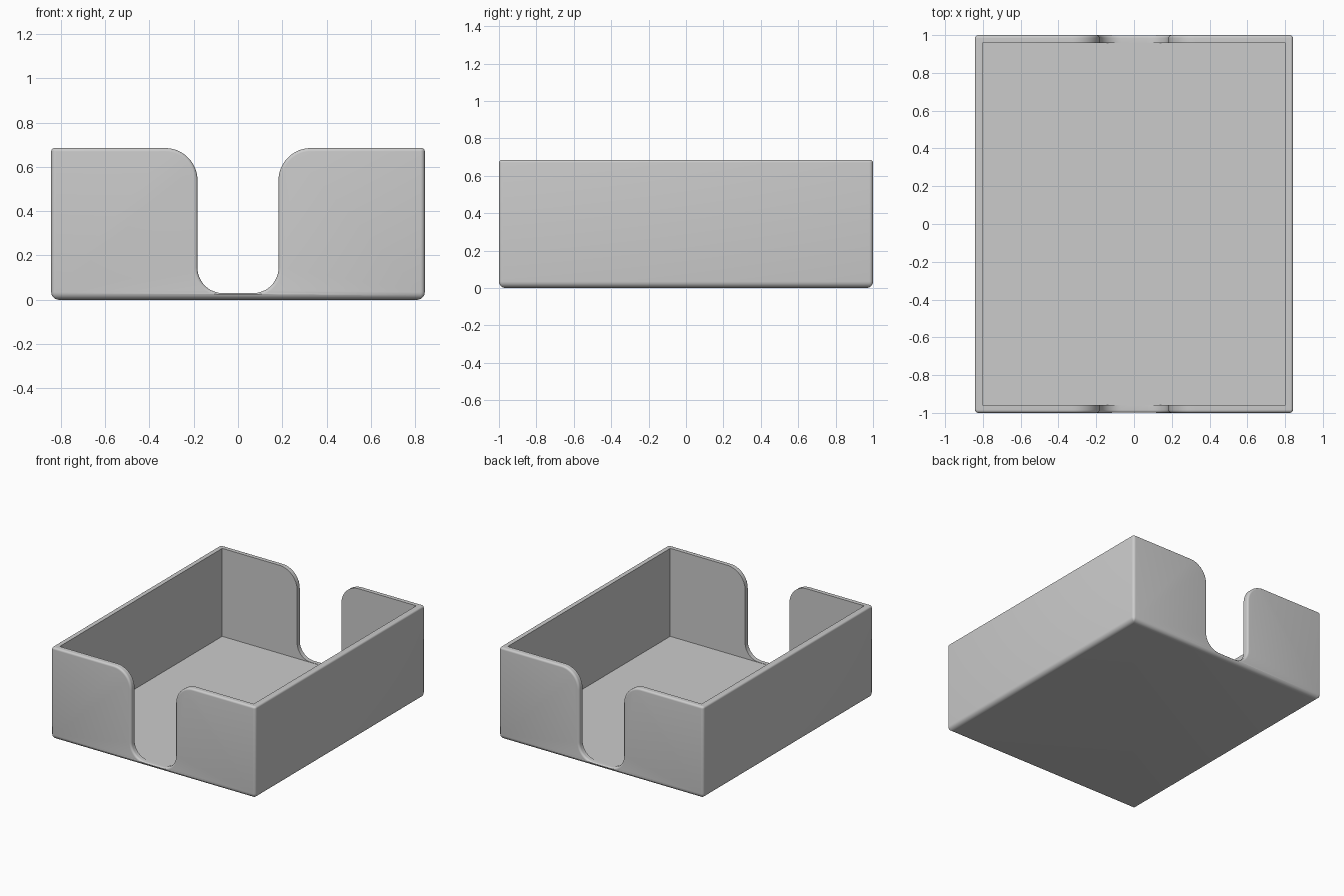
import bpy, bmesh
from math import sin, cos, pi, radians

cube = bpy.data.objects.get("Cube")
if cube:
    bpy.data.objects.remove(cube, do_unlink=True)

HALF_X, HALF_Y, TOP = 0.843, 1.0, 0.685
WALL, FLOOR = 0.042, 0.028
RIM, BASE = 0.015, 0.035

grey = bpy.data.materials.new("plain grey")
grey.use_nodes = True
colour = (0.6, 0.6, 0.6, 1)
grey.diffuse_color = colour
grey.node_tree.nodes["Principled BSDF"].inputs["Base Color"].default_value = colour


def loft(name, rings):
    """Skin a list of equal-length closed rings and cap both ends."""
    bm = bmesh.new()
    loops = [[bm.verts.new(p) for p in ring] for ring in rings]
    for a, b in zip(loops, loops[1:]):
        for i in range(len(a)):
            j = (i + 1) % len(a)
            bm.faces.new((a[i], a[j], b[j], b[i]))
    bm.faces.new(loops[0])
    bm.faces.new(loops[-1])
    bmesh.ops.recalc_face_normals(bm, faces=bm.faces)
    mesh = bpy.data.meshes.new(name)
    bm.to_mesh(mesh)
    bm.free()
    mesh.materials.append(grey)
    obj = bpy.data.objects.new(name, mesh)
    bpy.context.collection.objects.link(obj)
    return obj


def arc(cx, cz, r, start, end, steps):
    angles = [radians(start + (end - start) * i / steps) for i in range(steps + 1)]
    return [(cx + r * cos(a), cz + r * sin(a)) for a in angles]


def tray_ring(inset, z):
    """Rounded rectangle, pulled in from the outer walls."""
    r = max(0.02 - inset, 0.004)
    x, y = HALF_X - inset - r, HALF_Y - inset - r
    ring = []
    for k, (sx, sy) in enumerate(((1, 1), (-1, 1), (-1, -1), (1, -1))):
        ring += arc(sx * x, sy * y, r, 90 * k, 90 * k + 90, 5)
    return [(px, py, z) for px, py in ring]


def notch_ring(y, grow):
    """Finger notch outline that also follows the rim, widened by grow."""
    width, bottom, low, high = 0.183, 0.03, 0.115, 0.145
    top = TOP - 0.0005
    right = arc(width - low, bottom + low, low + grow, -90, 0, 12)
    right += arc(width + high, top - high, high - grow, 180, 90, 14)
    right += [(1, top - grow), (1, 1)]
    outline = right + [(-x, z) for x, z in reversed(right)]
    return [(x, y, z) for x, z in outline]


def cut(target, cutter):
    cutter.hide_render = True
    mod = target.modifiers.new("cut", "BOOLEAN")
    mod.operation, mod.solver, mod.object = "DIFFERENCE", "EXACT", cutter
    bpy.context.view_layer.objects.active = target
    bpy.ops.object.modifier_apply(modifier=mod.name)
    bpy.data.objects.remove(cutter, do_unlink=True)


# Outer block with a rounded base and rim
steps = [i / 6 * pi / 2 for i in range(7)]
rings = [tray_ring(BASE * (1 - sin(a)), BASE * (1 - cos(a))) for a in steps]
rings += [tray_ring(RIM * (1 - cos(a)), TOP - RIM * (1 - sin(a))) for a in steps]
tray = loft("tray", rings)

# Notch through front and back, flared where it meets the outer faces
flare = [(HALF_Y - RIM * (1 - cos(a)), RIM * (1 - sin(a))) for a in reversed(steps)]
outer = flare + [(HALF_Y + 0.05, RIM)]
sections = [(-y, g) for y, g in reversed(outer)] + outer
cut(tray, loft("notch_cutter", [notch_ring(y, g) for y, g in sections]))

# Square-cornered storage cavity
x, y = HALF_X - WALL, HALF_Y - WALL
corners = ((x, y), (-x, y), (-x, -y), (x, -y))
cut(tray, loft("cavity_cutter", [[(a, b, z) for a, b in corners] for z in (FLOOR, 1)]))

# Smooth rounded edges, crisp inner corners
bpy.ops.object.select_all(action="DESELECT")
tray.select_set(True)
bpy.context.view_layer.objects.active = tray
bpy.ops.object.shade_smooth_by_angle(angle=radians(35))
